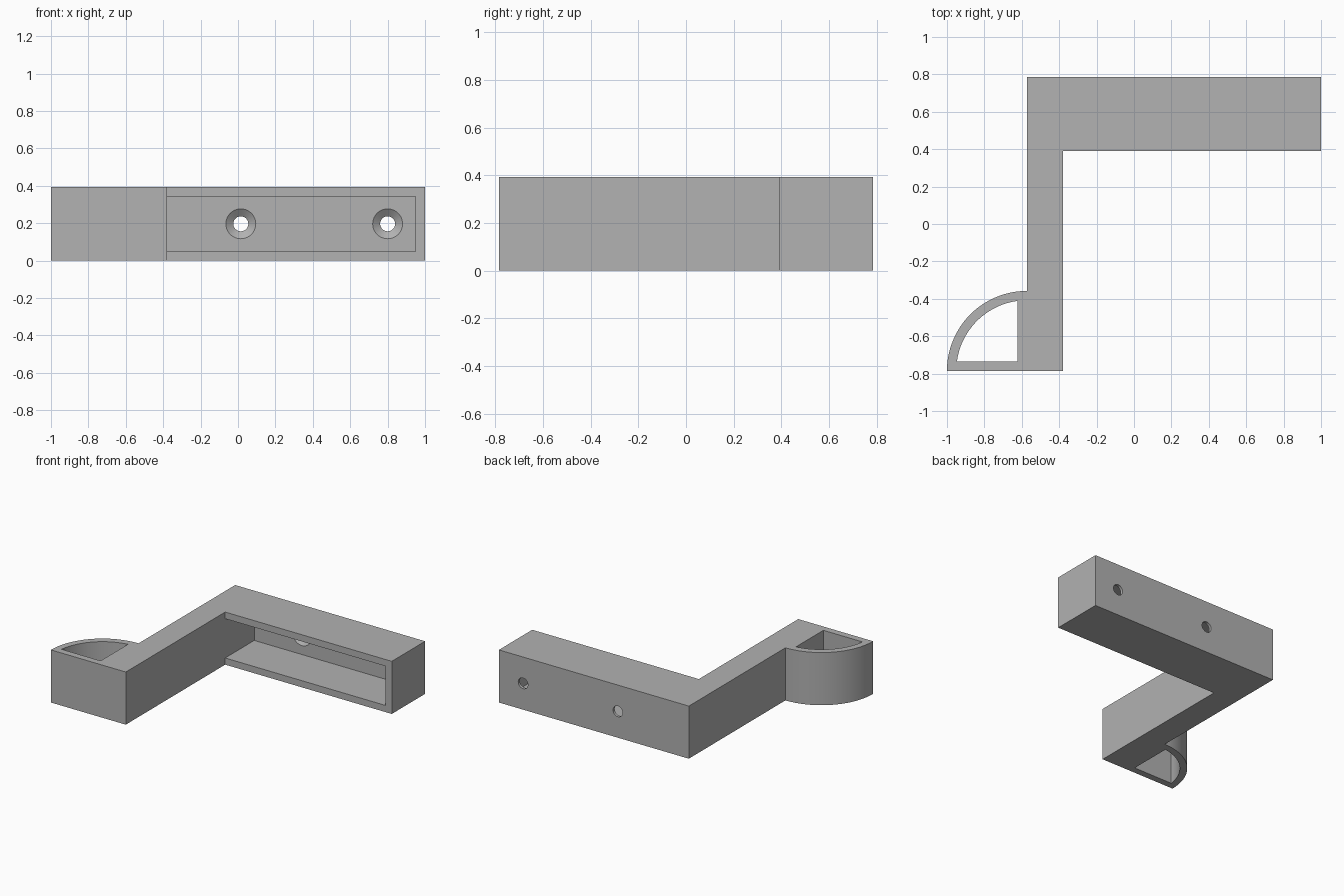
import bpy, bmesh, math
from mathutils import Matrix

old = bpy.data.objects.get("Cube")
if old:
    bpy.data.objects.remove(old, do_unlink=True)

# Main dimensions
HALF_Y, HEIGHT, WALL = 0.785, 0.394, 0.05
STEM_L, STEM_R = -0.573, -0.38
ARM_FRONT = HALF_Y - HEIGHT
RADIUS = 1 + STEM_L
HOLES_X = (0.015, 0.80)

grey = bpy.data.materials.new("plain grey")
grey.use_nodes = True
colour = (0.445, 0.445, 0.445, 1)
grey.diffuse_color = colour
grey.node_tree.nodes["Principled BSDF"].inputs["Base Color"].default_value = colour


def finish(name, bm):
    bmesh.ops.recalc_face_normals(bm, faces=bm.faces)
    mesh = bpy.data.meshes.new(name)
    bm.to_mesh(mesh)
    bm.free()
    mesh.materials.append(grey)
    obj = bpy.data.objects.new(name, mesh)
    bpy.context.collection.objects.link(obj)
    return obj


def prism(name, outline, z0, z1):
    bm = bmesh.new()
    face = bm.faces.new([bm.verts.new((x, y, z0)) for x, y in outline])
    ext = bmesh.ops.extrude_face_region(bm, geom=[face])["geom"]
    verts = [v for v in ext if isinstance(v, bmesh.types.BMVert)]
    bmesh.ops.translate(bm, verts=verts, vec=(0, 0, z1 - z0))
    return finish(name, bm)


def cone_y(name, x, y0, y1, r0, r1):
    bm = bmesh.new()
    place = Matrix.Translation((x, (y0 + y1) / 2, HEIGHT / 2)) @ Matrix.Rotation(-math.pi / 2, 4, "X")
    bmesh.ops.create_cone(bm, cap_ends=True, segments=40, radius1=r0, radius2=r1,
                          depth=y1 - y0, matrix=place)
    return finish(name, bm)


def arc(radius, inset, steps=40):
    # Quarter arc from the stem side round to the outer tip, clipped by the inset
    a0 = math.pi / 2 + math.asin(inset / radius)
    a1 = math.pi - math.asin(inset / radius)
    angles = [a0 + (a1 - a0) * i / steps for i in range(steps + 1)]
    return [(STEM_L + radius * math.cos(a), -HALF_Y + radius * math.sin(a)) for a in angles]


# Solid bracket: stem, arm and quarter-round foot in one outline
bracket = prism("bracket", [
    (STEM_R, -HALF_Y), (STEM_R, ARM_FRONT), (1, ARM_FRONT), (1, HALF_Y), (STEM_L, HALF_Y),
] + arc(RADIUS, 0), 0, HEIGHT)

# Quarter-round opening through the foot
cutters = [prism("foot_opening", [(STEM_L - WALL, -HALF_Y + WALL)] + arc(RADIUS - WALL, WALL),
                 -0.1, HEIGHT + 0.1)]

# Pocket open at the front of the arm
back = HALF_Y - WALL
cutters.append(prism("arm_pocket", [
    (STEM_R, ARM_FRONT - 0.1), (1 - WALL, ARM_FRONT - 0.1), (1 - WALL, back), (STEM_R, back),
], WALL, HEIGHT - WALL))

# Countersunk screw holes in the back wall
for x in HOLES_X:
    cutters.append(cone_y("countersink", x, back - 0.015, back + 0.03, 0.10, 0.04))
    cutters.append(cone_y("screw_hole", x, back + 0.01, HALF_Y + 0.1, 0.04, 0.04))

bpy.ops.object.select_all(action="DESELECT")
bpy.context.view_layer.objects.active = bracket
bracket.select_set(True)
for cutter in cutters:
    cutter.hide_render = True
    mod = bracket.modifiers.new(cutter.name, "BOOLEAN")
    mod.operation, mod.solver, mod.object = "DIFFERENCE", "EXACT", cutter
    bpy.ops.object.modifier_apply(modifier=mod.name)
for cutter in cutters:
    bpy.data.objects.remove(cutter, do_unlink=True)

bpy.ops.object.shade_smooth_by_angle(angle=math.radians(25))
